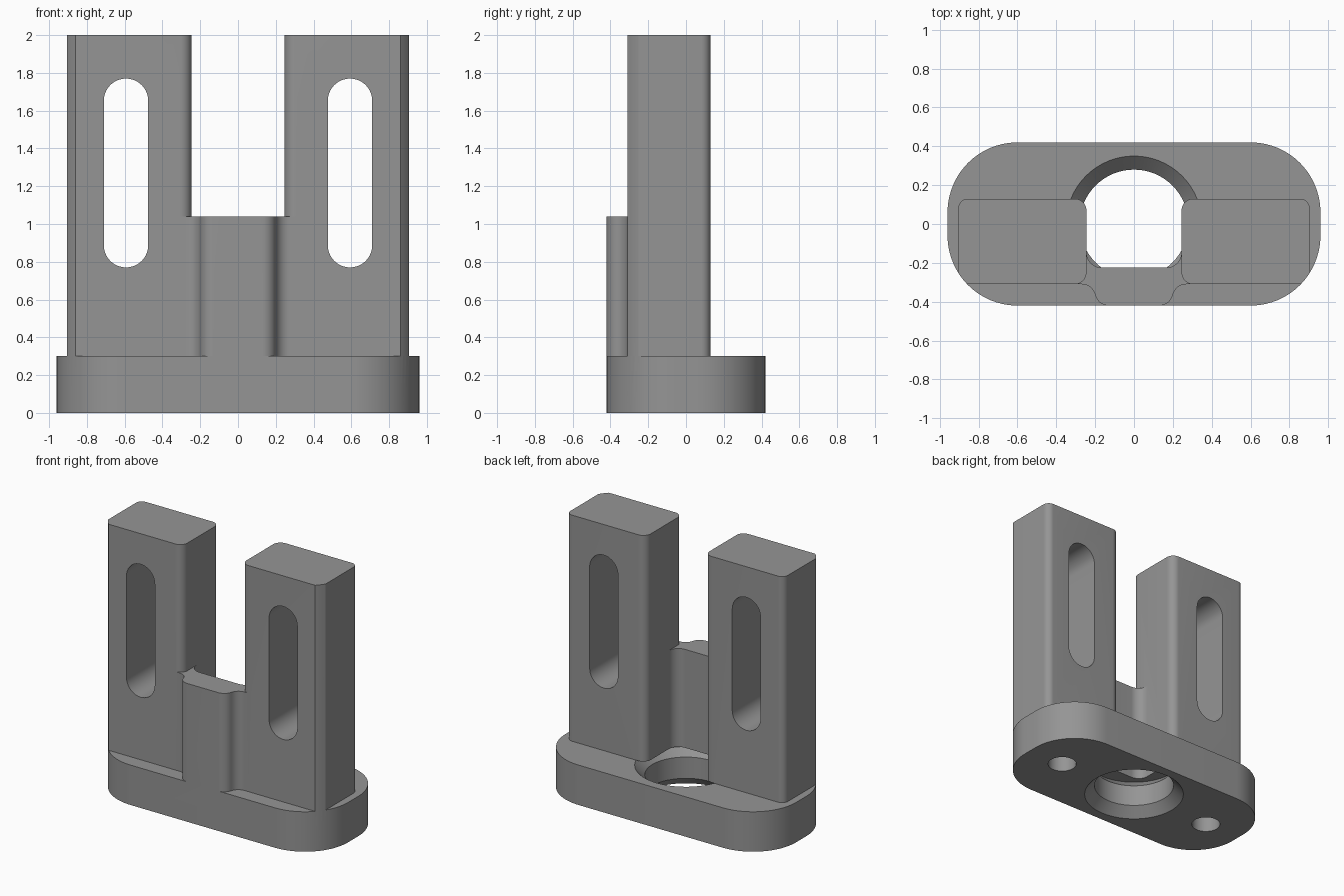
import bpy, bmesh, math

if "Cube" in bpy.data.objects:
    bpy.data.objects.remove(bpy.data.objects["Cube"])

steel = bpy.data.materials.new("grey metal")
steel.diffuse_color = (0.3, 0.3, 0.3, 1)
steel.use_nodes = True
steel.node_tree.nodes["Principled BSDF"].inputs["Base Color"].default_value = steel.diffuse_color


def arc(cx, cy, r, a0, a1, n=10):
    """Points on an arc, angles in degrees."""
    return [(cx + r * math.cos(math.radians(a0 + (a1 - a0) * i / n)),
             cy + r * math.sin(math.radians(a0 + (a1 - a0) * i / n))) for i in range(n + 1)]


def prism(name, outline, lo, hi, axis="z"):
    """Extrude an outline along z, or an x-z outline along y."""
    bm = bmesh.new()
    place = (lambda p, t: (p[0], p[1], t)) if axis == "z" else (lambda p, t: (p[0], t, p[1]))
    face = bm.faces.new([bm.verts.new(place(p, lo)) for p in outline])
    top = bmesh.ops.extrude_face_region(bm, geom=[face])["geom"]
    shift = (0, 0, hi - lo) if axis == "z" else (0, hi - lo, 0)
    bmesh.ops.translate(bm, vec=shift, verts=[g for g in top if isinstance(g, bmesh.types.BMVert)])
    bmesh.ops.recalc_face_normals(bm, faces=bm.faces)
    return finish(name, bm)


def lathe(name, profile, x=0, n=64):
    """Closed solid of revolution about a vertical axis at x."""
    bm = bmesh.new()
    rings = [[bm.verts.new((x + r * math.cos(2 * math.pi * i / n),
                            r * math.sin(2 * math.pi * i / n), z)) for i in range(n)]
             for r, z in profile]
    for a, b in zip(rings, rings[1:]):
        for i in range(n):
            bm.faces.new((a[i], a[(i + 1) % n], b[(i + 1) % n], b[i]))
    bm.faces.new(rings[0])
    bm.faces.new(rings[-1])
    bmesh.ops.recalc_face_normals(bm, faces=bm.faces)
    return finish(name, bm)


def finish(name, bm):
    mesh = bpy.data.meshes.new(name)
    bm.to_mesh(mesh)
    bm.free()
    mesh.materials.append(steel)
    ob = bpy.data.objects.new(name, mesh)
    bpy.context.collection.objects.link(ob)
    return ob


def combine(target, tool, operation):
    """Apply a boolean and remove the tool."""
    mod = target.modifiers.new(operation, "BOOLEAN")
    mod.operation, mod.solver, mod.object = operation, "EXACT", tool
    bpy.context.view_layer.objects.active = target
    bpy.ops.object.modifier_apply(modifier=mod.name)
    bpy.data.objects.remove(tool)


def mirrored(half):
    """Close a right-hand half outline with its mirror image."""
    return half + [(-x, y) for x, y in reversed(half)]


# Base plate with large rounded corners
R, CX, CY = 0.36, 0.60, 0.06
body = prism("bracket_body", mirrored(arc(CX, -CY, R, -90, 0, 20) + arc(CX, CY, R, 0, 90, 20)), 0, 0.3)

# Centre bore, countersunk on both ends
combine(body, lathe("bore_cutter", [(0.36, -0.01), (0.28, 0.07), (0.28, 0.23), (0.36, 0.31)]), "DIFFERENCE")

# Two slotted posts, with the outer front corner following the base outline
a_start = math.degrees(math.asin((-0.31 + CY) / R))
a_end = -math.degrees(math.acos((0.905 - CX) / R))
post = (arc(CX, -CY, R, a_start, a_end, 6) + arc(0.855, 0.08, 0.05, 0, 90)
        + arc(0.305, 0.07, 0.06, 90, 180) + arc(0.305, -0.25, 0.06, 180, 270))
slot = arc(0.593, 1.6525, 0.1175, 0, 180, 20) + arc(0.593, 0.8875, 0.1175, 180, 360, 20)
uprights = []
for side in (1, -1):
    ob = prism("post", [(side * x, y) for x, y in post], 0.3, 2.0)
    combine(ob, prism("slot_cutter", [(side * x, z) for x, z in slot], -0.6, 0.6, "y"), "DIFFERENCE")
    uprights.append(ob)

# Front web between the posts, blended into them with fillets
web_half = (arc(0.13, -0.348, 0.072, -90, -14) + arc(0.27, -0.382, 0.072, 166, 90)
            + [(0.33, -0.31), (0.33, -0.145)] + arc(0.165, -0.145, 0.08, 0, -90))
web_half = [(x, max(-0.42, min(y, -0.31)) if y < -0.3 else y) for x, y in web_half]
uprights.append(prism("front_web", mirrored(web_half), 0.3, 1.04))
for ob in uprights:
    combine(body, ob, "UNION")

# Blind screw holes in the underside
for side in (1, -1):
    combine(body, lathe("screw_hole_cutter", [(0.1, -0.02), (0.1, 0.5)], side * 0.665, 40), "DIFFERENCE")

bpy.ops.object.select_all(action="DESELECT")
body.select_set(True)
bpy.context.view_layer.objects.active = body
bpy.ops.object.shade_smooth_by_angle(angle=math.radians(30))
